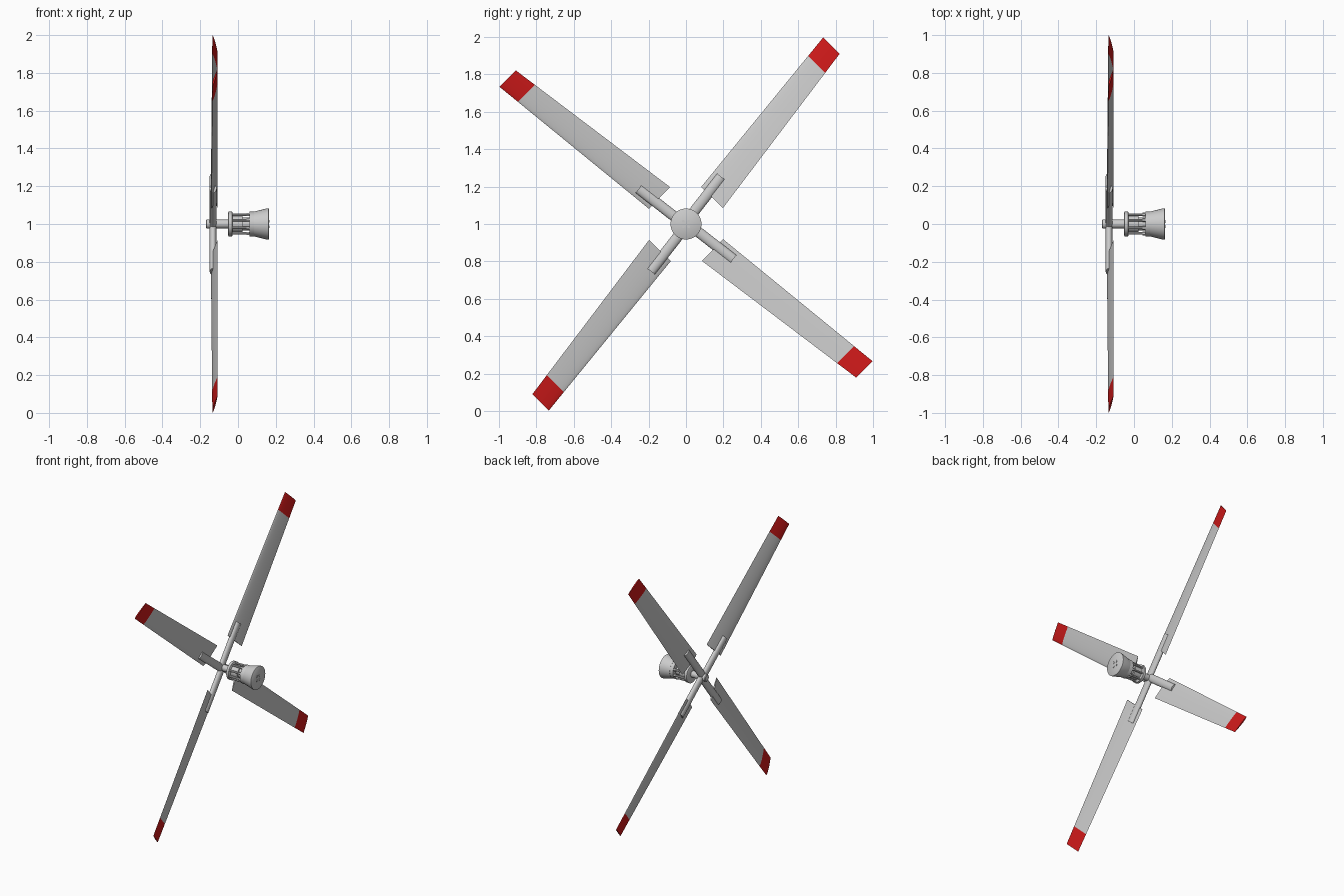
import bpy, bmesh
from math import cos, sin, pi, radians, sqrt
from mathutils import Matrix, Vector

if "Cube" in bpy.data.objects:
    bpy.data.objects.remove(bpy.data.objects["Cube"])

ANGLE = radians(52)
CENTRE = Vector((0, 0, 1))

red = bpy.data.materials.new("tip_red")
red.diffuse_color = (0.62, 0.01, 0.01, 1)
red.use_nodes = True
red.node_tree.nodes["Principled BSDF"].inputs["Base Color"].default_value = red.diffuse_color


def loft(name, rings, mat=None):
    """Skin closed rings of points and cap both ends."""
    bm = bmesh.new()
    vs = [[bm.verts.new(CENTRE + Vector(p)) for p in ring] for ring in rings]
    n = len(vs[0])
    for a, b in zip(vs, vs[1:]):
        for i in range(n):
            j = (i + 1) % n
            bm.faces.new((a[i], a[j], b[j], b[i]))
    bm.faces.new(vs[0])
    bm.faces.new(vs[-1])
    bmesh.ops.recalc_face_normals(bm, faces=bm.faces)
    me = bpy.data.meshes.new(name)
    bm.to_mesh(me)
    bm.free()
    ob = bpy.data.objects.new(name, me)
    bpy.context.collection.objects.link(ob)
    if mat:
        me.materials.append(mat)
    bpy.ops.object.select_all(action='DESELECT')
    bpy.context.view_layer.objects.active = ob
    ob.select_set(True)
    bpy.ops.object.shade_smooth_by_angle(angle=radians(35))
    return ob


def lathe(name, profile, seg=32, y=0, z=0):
    """Turned part along x from (x, radius) pairs."""
    return loft(name, [[(x, y + r * cos(2 * pi * i / seg), z + r * sin(2 * pi * i / seg))
                        for i in range(seg)] for x, r in profile])


def place(x, u, v, ang):
    """u runs outward along the arm, v across it."""
    return (x, u * cos(ang) - v * sin(ang), u * sin(ang) + v * cos(ang))


def airfoil(u, ang, n=10):
    """Pitched aerofoil section at radius u."""
    t = (u - 0.2) / 1.033
    v_lead, v_trail = 0.058 - 0.022 * t, -0.103 + 0.016 * t
    x_lead, x_trail, half = -0.141 + 0.007 * t, -0.108, 0.008 - 0.002 * t
    fr = [0.5 - 0.5 * cos(pi * i / n) for i in range(n + 1)]
    pts = [(s, 1) for s in fr] + [(s, -1) for s in fr[-2:0:-1]]
    out = []
    for s, side in pts:
        thick = half * 2.6 * sqrt(s) * (1 - s)
        x = x_lead + (x_trail - x_lead) * s - side * thick * (1 if side > 0 else 0.6)
        v = v_lead + (v_trail - v_lead) * s
        out.append(place(x, u + 0.12 * v, v, ang))
    return out


# Four blades, each with a red tip and a rounded spar
for k in range(4):
    ang = ANGLE + k * pi / 2
    loft(f"blade_{k}", [airfoil(u, ang) for u in (0.2, 0.65, 1.106)])
    loft(f"blade_tip_{k}", [airfoil(u, ang) for u in (1.106, 1.233)], red)
    loft(f"spar_{k}", [[place(-0.132 + 0.018 * sin(a), u, 0.007 + 0.028 * cos(a), ang)
                        for a in [2 * pi * i / 16 for i in range(16)]]
                       for u in (0.0, 0.315)])

# Hub and drive shaft
lathe("hub_cap", [(-0.17, 0.02), (-0.166, 0.025), (-0.12, 0.025)])
lathe("shaft", [(-0.12, 0.023), (-0.05, 0.023)])

# Gearbox cage: flange, core, rods, rear plate
lathe("front_flange", [(-0.054, 0.056), (-0.05, 0.065), (-0.032, 0.065), (-0.03, 0.062)])
lathe("gearbox_core", [(-0.03, 0.045), (0.025, 0.045), (0.025, 0.034), (0.09, 0.034)])
for k in range(8):
    a = k * pi / 4 + pi / 8
    lathe(f"cage_rod_{k}", [(-0.03, 0.007), (0.07, 0.007)], 10, 0.054 * cos(a), 0.054 * sin(a))
    lathe(f"rod_nut_{k}", [(0.045, 0.01), (0.062, 0.01)], 6, 0.054 * cos(a), 0.054 * sin(a))
lathe("rear_flange", [(0.06, 0.065), (0.088, 0.065)])

# Flared mounting base with four small bolts
lathe("base_cone", [(0.086, 0.066), (0.156, 0.083), (0.162, 0.083), (0.164, 0.08)], 48)
for k in range(4):
    a = k * pi / 2 + pi / 4
    lathe(f"base_bolt_{k}", [(0.16, 0.008), (0.167, 0.008)], 6, 0.02 * cos(a), 0.02 * sin(a))
